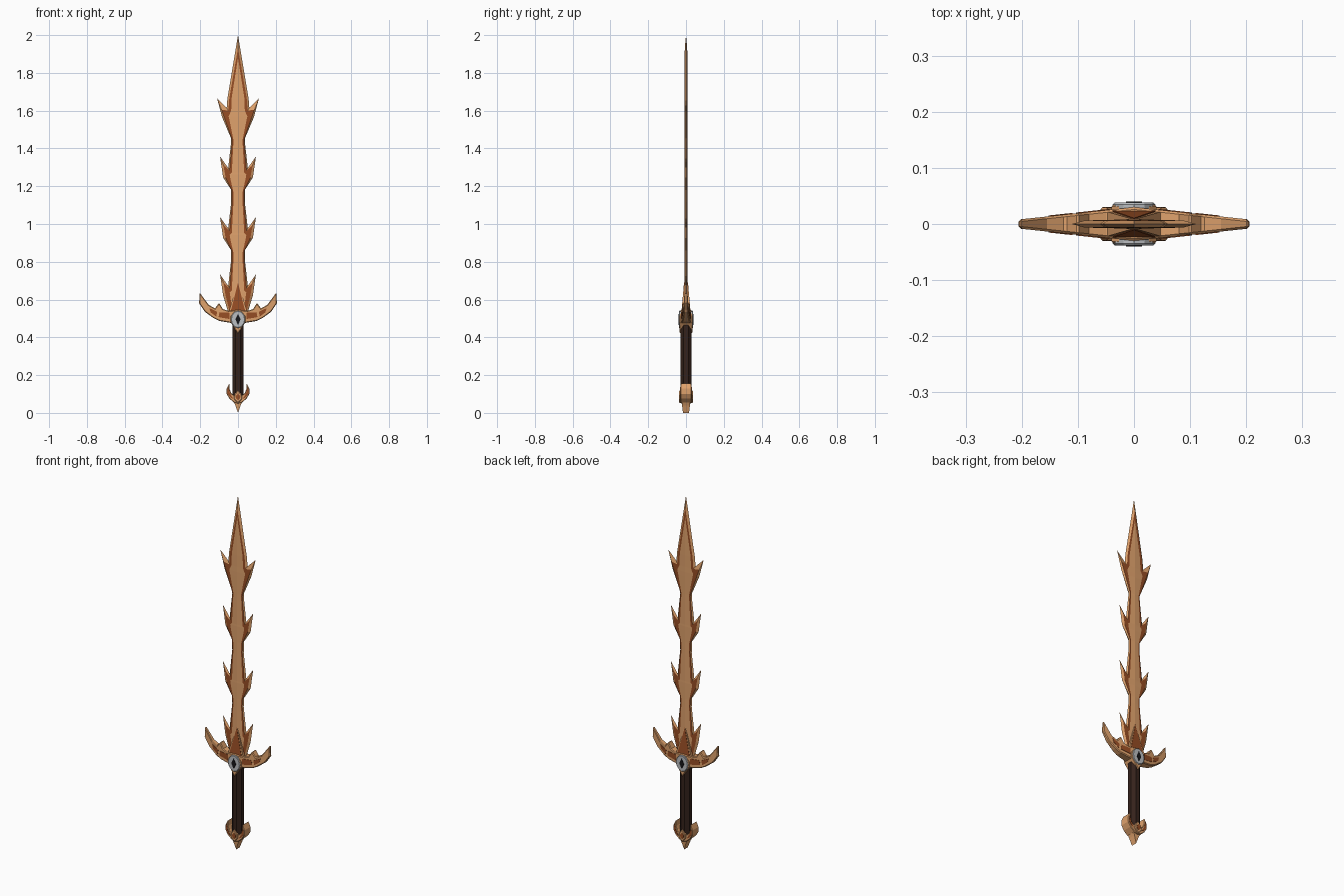
import bpy, math
from mathutils import Vector

if "Cube" in bpy.data.objects:
    bpy.data.objects.remove(bpy.data.objects["Cube"])


def mat(name, r, g, b):
    m = bpy.data.materials.new(name)
    m.diffuse_color = (r, g, b, 1)
    m.use_nodes = True
    m.node_tree.nodes["Principled BSDF"].inputs["Base Color"].default_value = m.diffuse_color
    return m


GOLD = mat("pale_copper", 0.74, 0.36, 0.15)
RUST = mat("rust", 0.31, 0.075, 0.018)
BROWN = mat("dark_leather", 0.035, 0.016, 0.011)
GREY = mat("pale_grey", 0.5, 0.52, 0.54)
BLACK = mat("black", 0.008, 0.008, 0.01)


def make(name, verts, faces, mats, ids=None, mirror=(True, False)):
    me = bpy.data.meshes.new(name)
    me.from_pydata(verts, [], faces)
    for m in mats:
        me.materials.append(m)
    if ids:
        me.polygons.foreach_set("material_index", ids)
    ob = bpy.data.objects.new(name, me)
    bpy.context.collection.objects.link(ob)
    if any(mirror):
        mod = ob.modifiers.new("mirror", 'MIRROR')
        mod.use_axis = (mirror[0], mirror[1], False)
        mod.merge_threshold = 0.0002
    return ob


def plate(name, half, depth, m, bevel=0):
    """Half outline in xz, mirrored in x; depth(x, z) is the half thickness."""
    n = len(half)
    area = sum(half[i][0] * half[(i + 1) % n][1] - half[(i + 1) % n][0] * half[i][1] for i in range(n))
    if area < 0:
        half = half[::-1]
    verts = [(x, -depth(x, z), z) for x, z in half] + [(x, depth(x, z), z) for x, z in half]
    faces = [tuple(range(n)), tuple(range(2 * n - 1, n - 1, -1))]
    for i in range(n):
        j = (i + 1) % n
        if half[i][0] > 0 or half[j][0] > 0:
            faces.append((j, i, i + n, j + n))
    ob = make(name, verts, faces, [m])
    if bevel:
        b = ob.modifiers.new("bevel", 'BEVEL')
        b.width, b.segments = bevel, 1
        b.limit_method, b.angle_limit = 'ANGLE', math.radians(50)
    return ob


# Blade: three nested contours (edge, groove, core) and a centre ridge
rows = [((0, 2.0), (0, 1.93), (0, 1.88)),
        ((.056, 1.665), (.046, 1.665), (.034, 1.665)),
        ((.060, 1.615), (.051, 1.60), (.036, 1.60)),
        ((.111, 1.665), (.087, 1.605), (.050, 1.57)),
        ((.084, 1.565), (.071, 1.56), (.044, 1.545)),
        ((.037, 1.455), (.032, 1.45), (.024, 1.445))]
barb = [((.036, .08), (.031, .08), (.024, .08)),
        ((.052, -.06), (.045, -.075), (.033, -.085)),
        ((.095, 0), (.077, -.045), (.044, -.095)),
        ((.079, -.11), (.066, -.11), (.040, -.12)),
        ((.037, -.175), (.032, -.18), (.025, -.185))]
for t in (1.357, 1.037, 0.733):
    rows += [tuple((x, z + t) for x, z in r) for r in barb]
rows[-1] = ((.045, .51), (.038, .51), (.03, .51))
verts, faces, ids = [], [], []
for a, b, c in rows:
    verts += [(a[0], 0, a[1]), (b[0], -.0065, b[1]), (c[0], -.007, c[1]), (0, -.009, c[1])]
for i in range(len(rows) - 1):
    for k in range(3):
        p, q = 4 * i + k, 4 * i + k + 4
        f = (p, p + 1, q + 1, q)
        if i == 0 and k == 2:
            f = (p, q + 1, q)
        faces.append(f)
        ids.append(1 if k == 1 else 0)
make("blade", verts, faces, [GOLD, RUST], ids, (True, True))

# Wedge at the blade root, framed in copper
plate("blade_root_frame", [(0, .70), (0, .51), (.056, .51)], lambda x, z: .008 + (.70 - z) * .085, GOLD)
plate("blade_root_panel", [(0, .69), (0, .52), (.043, .52)], lambda x, z: .0105 + (.69 - z) * .088, RUST)

# Guard with swept horns and inset panels
guard = [(0, .545), (.05, .54), (.08, .55), (.10, .582), (.122, .553), (.155, .572), (.203, .637),
         (.206, .58), (.175, .535), (.13, .502), (.10, .487), (.04, .477), (0, .465)]
plate("guard", guard, lambda x, z: .03 - .107 * x, GOLD, .004)
slope = lambda x, z: .0315 - .107 * x
plate("guard_inner_panel", [(.045, .53), (.098, .533), (.103, .507), (.045, .497)], slope, RUST)
plate("guard_outer_panel", [(.110, .535), (.152, .555), (.145, .532), (.115, .510)], slope, RUST)
plate("guard_collar", [(0, .54), (.028, .525), (.04, .51), (.04, .48), (.026, .46), (0, .42)],
      lambda x, z: .034, GOLD, .003)


def ring(rx, rz, sides=8, cz=.495):
    """Right half of a many-sided oval, top to bottom."""
    n = sides // 2
    return [(max(0, rx * math.sin(math.pi * i / n)) if 0 < i < n else 0,
             cz + rz * math.cos(math.pi * i / n)) for i in range(n + 1)]


# Eye gem on both faces
plate("gem_rim", ring(.038, .046, 12), lambda x, z: .038, GREY, .003)
plate("gem_pupil", ring(.014, .029, 4), lambda x, z: .040, BLACK)

# Grip: eight-sided shaft
bpy.ops.mesh.primitive_cylinder_add(vertices=8, radius=.0315, depth=.39, location=(0, 0, .285),
                                    rotation=(0, 0, math.pi / 8))
grip = bpy.context.object
grip.name = "grip"
grip.data.materials.append(BROWN)

# Pommel: crescent claws, centre boss, pointed tail
plate("pommel_crescent", [(0, .085), (.018, .09), (.036, .105), (.044, .125), (.046, .157), (.06, .128),
                          (.06, .10), (.045, .075), (.022, .055), (0, .05)], lambda x, z: .029, GOLD, .003)
plate("pommel_claw_panel", [(.050, .138), (.056, .122), (.055, .102), (.040, .082), (.026, .075),
                            (.043, .105)], lambda x, z: .0305, RUST)
plate("pommel_boss", [(0, .12), (.018, .098), (.022, .075), (0, .05)], lambda x, z: .036, GOLD, .003)
plate("pommel_boss_panel", [(0, .103), (.011, .09), (.012, .08), (0, .067)], lambda x, z: .0375, RUST)
plate("pommel_tail", [(0, .08), (.026, .065), (.014, .04), (0, 0)], lambda x, z: .016 + z * .12, GOLD)
